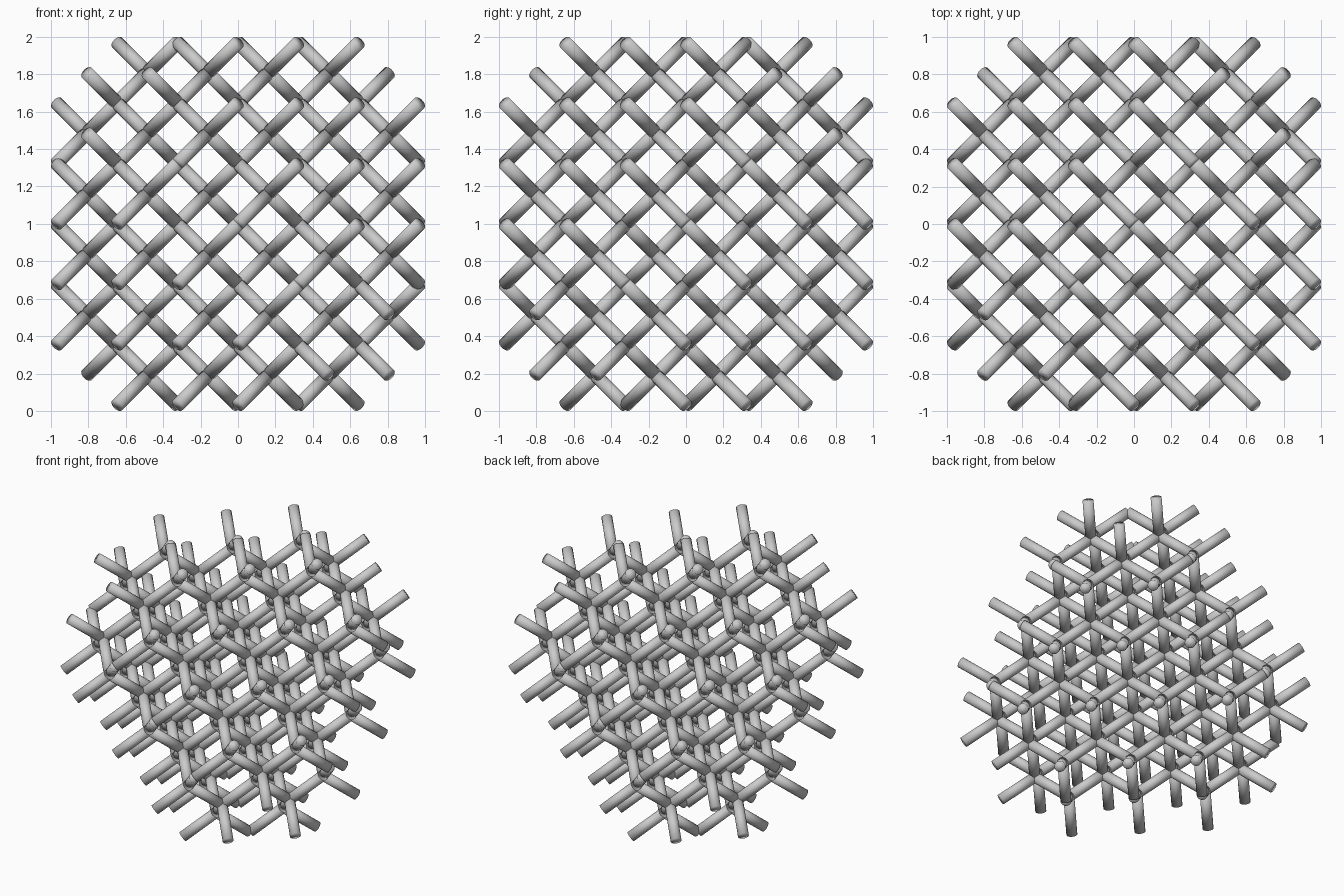
import bpy, bmesh
from itertools import product
from mathutils import Vector, Matrix

if "Cube" in bpy.data.objects:
    bpy.data.objects.remove(bpy.data.objects["Cube"])

R = 0.037                          # rod radius
U = (1 - R * (2 / 3) ** 0.5) / 6   # lattice step, so the outermost rods reach 1
CENTRE = Vector((0, 0, 1))
DIRS = [Vector(d) for d in ((1, 1, 1), (1, -1, -1), (-1, 1, -1), (-1, -1, 1))]


def add_rod(bm, p, q):
    d = q - p
    turn = d.to_track_quat('Z', 'Y').to_matrix().to_4x4()
    bmesh.ops.create_cone(bm, cap_ends=True, segments=20, radius1=R, radius2=R,
                          depth=d.length,
                          matrix=Matrix.Translation((p + q) / 2) @ turn)


def kept(a, b):
    # Odd nodes in the ball keep all four rods; even nodes on four corners add a spike
    corner = a.x * a.y * a.z > 0 and a.length_squared < 37
    return b.length_squared < 36 or corner


# Diamond lattice: every even node sends out four rods
bm = bmesh.new()
for node in product(range(-6, 7, 2), repeat=3):
    if sum(node) % 4 != 2:
        continue
    a = Vector(node)
    for d in DIRS:
        if kept(a, a + d):
            add_rod(bm, a * U + CENTRE, (a + d) * U + CENTRE)

mesh = bpy.data.meshes.new("lattice_rods")
bm.to_mesh(mesh)
bm.free()
rods = bpy.data.objects.new("lattice_rods", mesh)
bpy.context.collection.objects.link(rods)

# Fully smooth shading, soft over the rod ends
mesh.shade_smooth()
